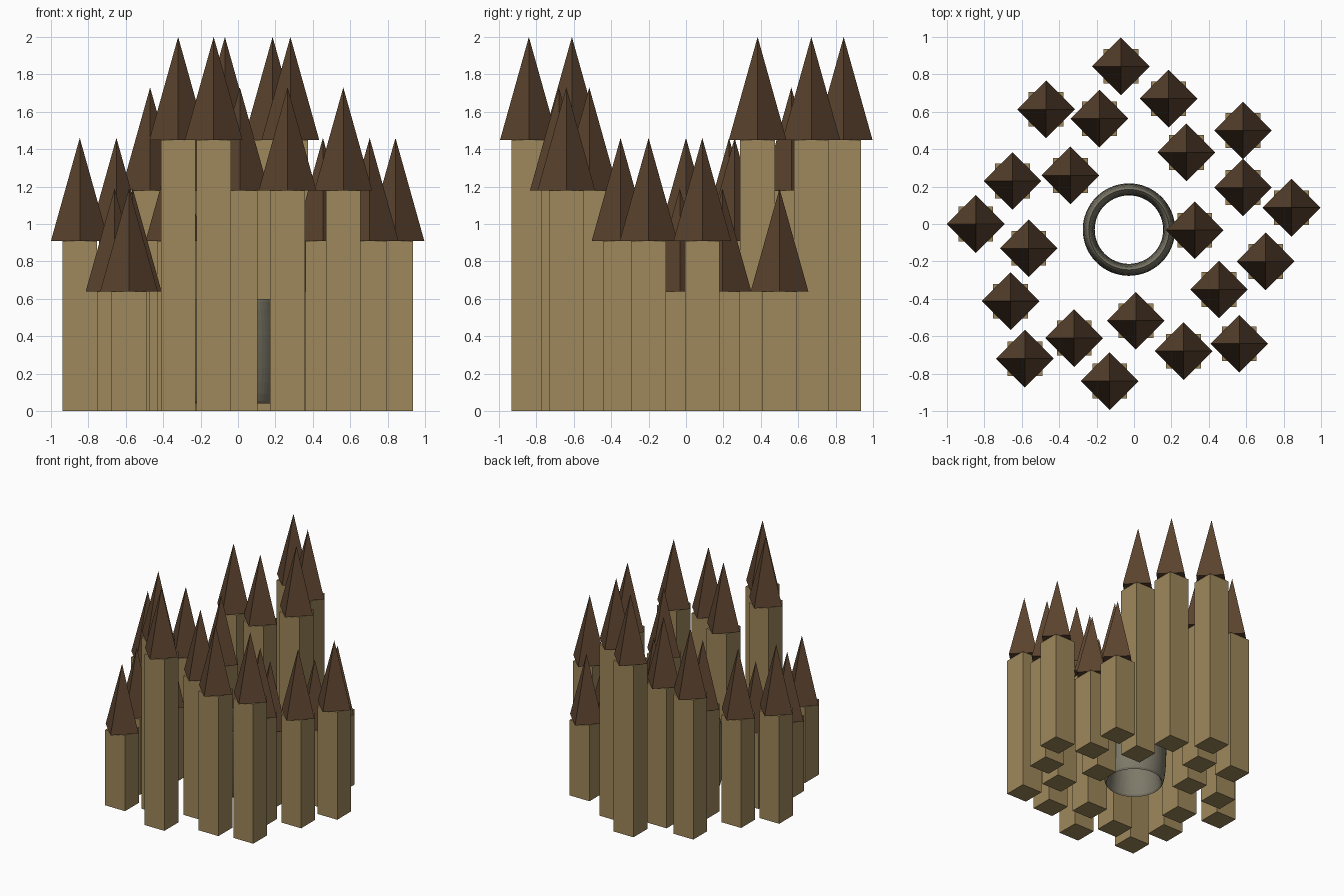
import bpy, bmesh, math

if "Cube" in bpy.data.objects:
    bpy.data.objects.remove(bpy.data.objects["Cube"])


def material(name, rgb):
    m = bpy.data.materials.new(name)
    m.diffuse_color = (*rgb, 1)
    m.use_nodes = True
    m.node_tree.nodes["Principled BSDF"].inputs["Base Color"].default_value = m.diffuse_color
    return m


SAND = material("sandstone", (0.345, 0.245, 0.105))
BROWN = material("roof_brown", (0.105, 0.057, 0.028))
GREY = material("stone_grey", (0.205, 0.19, 0.14))


def new_object(name, bm, mat):
    bmesh.ops.recalc_face_normals(bm, faces=bm.faces)
    me = bpy.data.meshes.new(name)
    bm.to_mesh(me)
    bm.free()
    me.materials.append(mat)
    ob = bpy.data.objects.new(name, me)
    bpy.context.collection.objects.link(ob)
    return ob


HALF = 0.093     # half width of the square tower body
EAVE = 0.154     # half diagonal of the turned roof
ROOF = 0.55      # roof height


def tower(i, x, y, h):
    # square body, aligned with the axes
    bm = bmesh.new()
    bmesh.ops.create_cube(bm, size=1)
    bmesh.ops.scale(bm, vec=(2 * HALF, 2 * HALF, h), verts=bm.verts)
    new_object(f"tower_body_{i}", bm, SAND).location = (x, y, h / 2)
    # four-sided pyramid roof with corners on the axes
    bm = bmesh.new()
    base = [bm.verts.new((EAVE * math.cos(a), EAVE * math.sin(a), 0))
            for a in (0, math.pi / 2, math.pi, 1.5 * math.pi)]
    tip = bm.verts.new((0, 0, ROOF))
    bm.faces.new(base[::-1])
    for k in range(4):
        bm.faces.new((base[k], base[(k + 1) % 4], tip))
    new_object(f"tower_roof_{i}", bm, BROWN).location = (x, y, h)


# towers grouped by eave height
towers = {
    1.45: [(-.07, .843), (.185, .67), (.28, .383), (-.13, -.84), (-.32, -.61)],
    1.18: [(-.47, .613), (-.185, .563), (.01, -.517), (.265, -.68), (.563, -.64)],
    0.91: [(-.846, 0), (-.65, .23), (-.34, .26), (.454, -.35), (.704, -.2), (.842, .087)],
    0.64: [(.583, .5), (.583, .195), (.325, -.033), (-.563, -.13), (-.66, -.413), (-.583, -.72)],
}
i = 0
for h, spots in towers.items():
    for x, y in spots:
        i += 1
        tower(i, x, y, h)

# tall stone ring in the courtyard: an upright ellipse swept round
N, M = 64, 20
bm = bmesh.new()
grid = []
for k in range(N):
    a = 2 * math.pi * k / N
    loop = []
    for j in range(M):
        b = 2 * math.pi * j / M
        r = 0.215 + 0.032 * math.cos(b)
        loop.append(bm.verts.new((r * math.cos(a), r * math.sin(a), 0.28 * math.sin(b))))
    grid.append(loop)
for k in range(N):
    p, q = grid[k], grid[(k + 1) % N]
    for j in range(M):
        n = (j + 1) % M
        bm.faces.new((p[j], q[j], q[n], p[n]))
new_object("courtyard_ring", bm, GREY).location = (-.027, -.03, .32)
